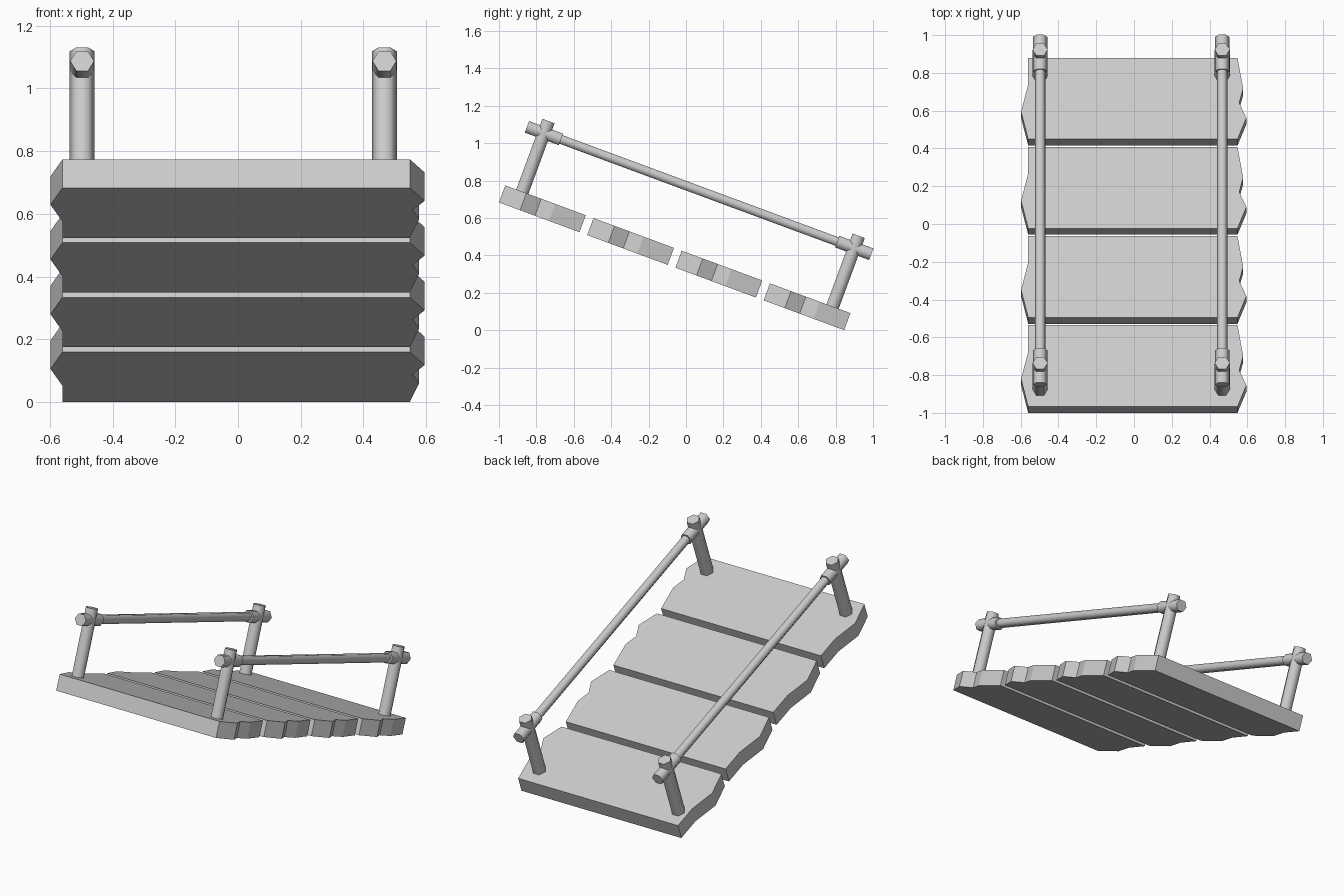
import bpy, bmesh
from math import radians, sin, cos, pi
from mathutils import Matrix, Vector

if "Cube" in bpy.data.objects:
    bpy.data.objects.remove(bpy.data.objects["Cube"])

TILT = radians(20.3)
LENGTH, PITCH, THICK = 1.968, 0.503, 0.097
# Sloped frame: local y runs down the slope, local z is the deck normal
FRAME = Matrix.Translation((0, -1, LENGTH * sin(TILT))) @ Matrix.Rotation(-TILT, 4, 'X')


def prism(name, ring, sweep, smooth=False):
    bm = bmesh.new()
    face = bm.faces.new([bm.verts.new(p) for p in ring])
    ext = bmesh.ops.extrude_face_region(bm, geom=[face], use_keep_orig=True)
    verts = [g for g in ext["geom"] if isinstance(g, bmesh.types.BMVert)]
    bmesh.ops.translate(bm, verts=verts, vec=sweep)
    bmesh.ops.recalc_face_normals(bm, faces=bm.faces)
    mesh = bpy.data.meshes.new(name)
    bm.to_mesh(mesh)
    bm.free()
    obj = bpy.data.objects.new(name, mesh)
    bpy.context.collection.objects.link(obj)
    obj.matrix_world = FRAME
    if smooth:
        bpy.ops.object.select_all(action='DESELECT')
        obj.select_set(True)
        bpy.context.view_layer.objects.active = obj
        bpy.ops.object.shade_smooth_by_angle(angle=radians(70))
    return obj


def hex_rod(name, start, end, r):
    # Six-sided rod with corners pointing along x
    a, b = Vector(start), Vector(end)
    d = (b - a).normalized()
    side = Vector((1, 0, 0))
    up = d.cross(side)
    ring = [a + r * (cos(i * pi / 3) * side + sin(i * pi / 3) * up) for i in range(6)]
    return prism(name, ring, b - a, True)


# Planks with chipped ends
OUTLINE = [(-0.56, 0), (0.548, 0), (0.595, 0.12), (0.557, 0.205), (0.578, 0.285),
           (0.548, 0.459), (-0.56, 0.459), (-0.56, 0.31), (-0.598, 0.156)]
for i in range(4):
    u = i * PITCH
    prism(f"plank_{i + 1}", [(x, y + u, 0) for x, y in OUTLINE], (0, 0, THICK))

# Posts, rail sockets and handrails on both sides
RAIL_H = 0.431
for side, x in (("left", -0.497), ("right", 0.467)):
    for end, u in (("upper", 0.097), ("lower", 1.866)):
        hex_rod(f"{side}_{end}_post", (x, u, 0.05), (x, u, 0.5), 0.04)
        hex_rod(f"{side}_{end}_rail_socket", (x, u - 0.097, RAIL_H), (x, u + 0.097, RAIL_H), 0.038)
    hex_rod(f"{side}_handrail", (x, 0.1, RAIL_H), (x, 1.86, RAIL_H), 0.028)
